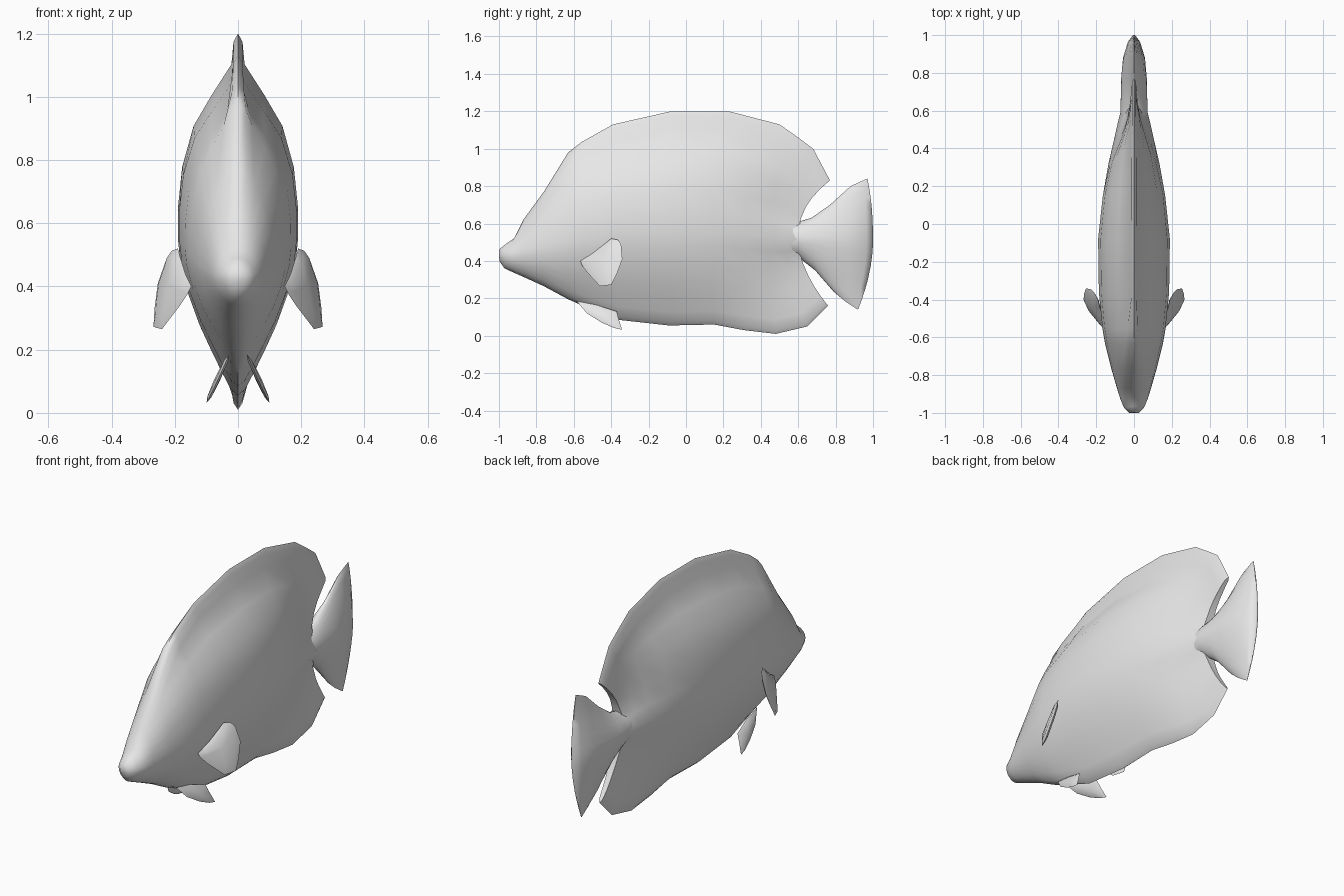
import bpy, bmesh, math
from mathutils import Vector

if "Cube" in bpy.data.objects:
    bpy.data.objects.remove(bpy.data.objects["Cube"])

grey = bpy.data.materials.new("plain grey")
grey.diffuse_color = (0.8, 0.8, 0.8, 1)
grey.use_nodes = True
grey.node_tree.nodes["Principled BSDF"].inputs["Base Color"].default_value = grey.diffuse_color

# Height fractions from the spine to the rim, and width profiles at those heights
T = [0, .15, .35, .55, .7, .85, .96, 1]
HEAD = [1, .98, .92, .8, .66, .48, .24, 0]
UPPER = [1, 1, .93, .74, .44, .11, .075, 0]
LOWER = [1, .96, .83, .64, .46, .27, .12, 0]
REAR = [1, .6, .36, .28, .24, .2, .14, 0]
LENS = [1, .94, .8, .6, .44, .26, .12, 0]


def finish(name, bm):
    bmesh.ops.recalc_face_normals(bm, faces=bm.faces)
    mesh = bpy.data.meshes.new(name)
    bm.to_mesh(mesh)
    bm.free()
    mesh.materials.append(grey)
    ob = bpy.data.objects.new(name, mesh)
    bpy.context.collection.objects.link(ob)
    bpy.context.view_layer.objects.active = ob
    ob.select_set(True)
    bpy.ops.object.shade_smooth_by_angle(angle=math.radians(65))
    ob.select_set(False)
    return ob


def blend(profiles, h):
    i = min(int(h), len(profiles) - 2)
    return [a + (b - a) * (h - i) for a, b in zip(profiles[i], profiles[i + 1])]


def loft(name, stations, upper, lower):
    """Station: spine y, spine z, half width, top y, top z, bottom y, bottom z, profile mix."""
    bm = bmesh.new()
    rings = []
    for ys, zs, w, yt, zt, yb, zb, h in stations:
        up, low = blend(upper, h), blend(lower, h)
        side = [(w * p, ys + (yt - ys) * t ** 2.4, zs + (zt - zs) * t)
                for t, p in zip(T, up)][::-1]
        side += [(w * p, ys + (yb - ys) * t ** 1.8, zs + (zb - zs) * t)
                 for t, p in zip(T, low)][1:]
        ring = side + [(-x, y, z) for x, y, z in side[-2:0:-1]]
        rings.append([bm.verts.new(c) for c in ring])
    n = len(rings[0])
    for a, b in zip(rings, rings[1:]):
        for i in range(n):
            j = (i + 1) % n
            bm.faces.new((a[i], a[j], b[j], b[i]))
    # Close both ends with strips between the left and right sides
    for r in (rings[0], rings[-1]):
        bm.faces.new((r[0], r[1], r[-1]))
        for i in range(1, n // 2 - 1):
            bm.faces.new((r[i], r[i + 1], r[-i - 1], r[-i]))
        bm.faces.new((r[n // 2 - 1], r[n // 2], r[n // 2 + 1]))
    return finish(name, bm)


# Body with the dorsal and anal fins swept out of its rim
loft("body", [
    (-1.0, .43, .025, -.998, .462, -.995, .395, 0),
    (-.975, .43, .052, -.965, .49, -.97, .36, 0),
    (-.925, .43, .073, -.92, .52, -.92, .337, 0),
    (-.87, .445, .09, -.87, .62, -.87, .315, 0),
    (-.76, .47, .122, -.76, .77, -.76, .265, .15),
    (-.63, .50, .154, -.63, .98, -.63, .195, .5),
    (-.55, .52, .168, -.56, 1.035, -.55, .16, .75),
    (-.36, .55, .186, -.39, 1.13, -.36, .085, 1),
    (-.08, .55, .19, -.08, 1.2, -.09, .055, 1),
    (.15, .55, .165, .23, 1.2, .15, .06, 1),
    (.32, .54, .135, .5, 1.13, .31, .03, 1.15),
    (.45, .53, .105, .6, 1.06, .48, .01, 1.5),
    (.53, .52, .087, .68, 1.0, .65, .05, 1.8),
    (.6, .515, .07, .77, .83, .76, .16, 2),
], [HEAD, UPPER, REAR], [HEAD, LOWER, REAR])

# Tail fin
loft("tail_fin", [
    (.5, .515, .065, .5, .59, .5, .44, 0),
    (.6, .515, .072, .6, .61, .6, .42, 0),
    (.67, .51, .07, .67, .63, .69, .35, .3),
    (.77, .505, .068, .77, .7, .79, .235, .8),
    (.88, .5, .058, .88, .8, .85, .185, 1),
    (.965, .5, .032, .95, .832, .907, .147, 1),
    (1.0, .5, .006, .97, .84, .92, .14, 1),
], [HEAD, LENS], [HEAD, LENS])


def side_fin(name, outline, root, slope_y, slope_z, thick):
    """Lens-shaped fin lying in a tilted plane, one for each side."""
    normal = Vector((1, -slope_y, -slope_z)).normalized()
    pts = [Vector((root[0] + slope_y * (y - root[1]) + slope_z * (z - root[2]), y, z))
           for y, z in outline]
    mid = sum(pts, Vector()) / len(pts)
    for label, s in (("right", 1), ("left", -1)):
        bm = bmesh.new()

        def vert(p):
            return bm.verts.new((p.x * s, p.y, p.z))
        rim = [vert(p) for p in pts]
        n = len(rim)
        for d in (1, -1):
            ring = [vert(mid + (p - mid) * .75 + normal * d * thick * .7) for p in pts]
            hub = vert(mid + normal * d * thick)
            for i in range(n):
                j = (i + 1) % n
                bm.faces.new((rim[i], rim[j], ring[j], ring[i]))
                bm.faces.new((ring[i], ring[j], hub))
        finish(label + "_" + name, bm)


# Paired fins
side_fin("pectoral_fin",
         [(-.565, .4), (-.555, .375), (-.53, .34), (-.46, .265), (-.4, .272), (-.37, .33),
          (-.34, .41), (-.347, .49), (-.365, .513), (-.4, .52), (-.43, .495), (-.5, .44)],
         (.15, -.56, .4), .485, -.311, .014)
side_fin("ventral_fin",
         [(-.585, .185), (-.48, .165), (-.37, .13), (-.36, .09), (-.342, .032),
          (-.385, .042), (-.45, .07), (-.53, .12)],
         (.03, -.58, .18), .03, -.42, .009)
